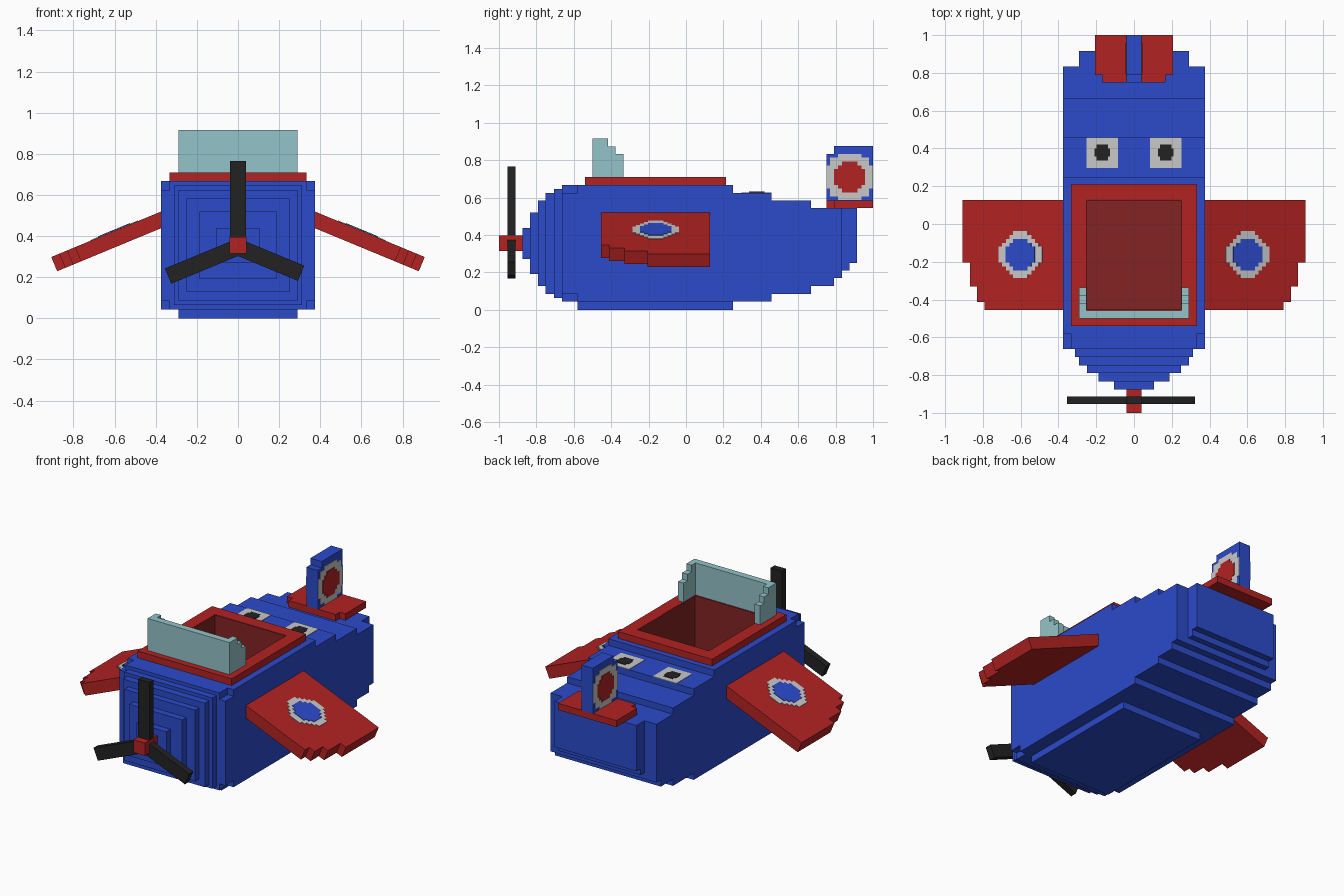
import bpy, bmesh, math
from mathutils import Matrix, Vector

old = bpy.data.objects.get("Cube")
if old:
    bpy.data.objects.remove(old, do_unlink=True)


def material(name, rgb):
    m = bpy.data.materials.new(name)
    m.use_nodes = True
    m.diffuse_color = (*rgb, 1)
    bsdf = next(n for n in m.node_tree.nodes if n.type == 'BSDF_PRINCIPLED')
    bsdf.inputs["Base Color"].default_value = (*rgb, 1)
    bsdf.inputs["Roughness"].default_value = 0.8
    return m


BLUE = material("blue", (0.025, 0.07, 0.60))
RED = material("red", (0.45, 0.016, 0.016))
DARK_RED = material("dark red", (0.23, 0.017, 0.017))
WHITE = material("off white", (0.58, 0.58, 0.58))
BLACK = material("black", (0.016, 0.016, 0.016))
GLASS = material("pale teal", (0.296, 0.552, 0.578))


def blocks(name, boxes, mat, matrix=Matrix()):
    """One object made of boxes given as (x0, x1, y0, y1, z0, z1)."""
    bm = bmesh.new()
    for x0, x1, y0, y1, z0, z1 in boxes:
        lo, hi = Vector((x0, y0, z0)), Vector((x1, y1, z1))
        place = Matrix.Translation((lo + hi) / 2) @ Matrix.Diagonal((*(hi - lo), 1))
        bmesh.ops.create_cube(bm, size=1, matrix=matrix @ place)
    bmesh.ops.recalc_face_normals(bm, faces=bm.faces[:])
    me = bpy.data.meshes.new(name)
    bm.to_mesh(me)
    bm.free()
    me.materials.append(mat)
    ob = bpy.data.objects.new(name, me)
    bpy.context.scene.collection.objects.link(ob)
    return ob


P = 1 / 48  # small step used by the painted badges


def badge(name, widths, mat, matrix, thick):
    """Stepped round plate in local XY; widths are half widths per row, from the middle out."""
    rows = []
    for i, w in enumerate(widths):
        if i == 0:
            rows.append((-w * P, w * P, -P, P, 0, thick))
        else:
            for a, b in ((i, i + 1), (-i - 1, -i)):
                rows.append((-w * P, w * P, a * P, b * P, 0, thick))
    return blocks(name, rows, mat, matrix)


# Fuselage: stepped slices (half width, y0, y1, z0, z1), nose to tail
slices = [
    (0.105, -0.875, -0.833, 0.272, 0.438),
    (0.187, -0.833, -0.79, 0.19, 0.52),
    (0.25, -0.79, -0.75, 0.127, 0.583),
    (0.29, -0.75, -0.705, 0.085, 0.623),
    (0.312, -0.705, -0.663, 0.064, 0.645),
    (0.333, -0.663, -0.58, 0.043, 0.667),
    (0.375, -0.58, -0.455, 0.043, 0.667),
    (0.375, 0.13, 0.25, 0.043, 0.667),
    (0.375, 0.25, 0.457, 0.043, 0.625),
    (0.375, 0.457, 0.667, 0.085, 0.583),
    (0.375, 0.667, 0.79, 0.127, 0.543),
    (0.375, 0.79, 0.835, 0.17, 0.543),
    (0.29, 0.835, 0.873, 0.21, 0.543),
    (0.29, 0.873, 0.915, 0.25, 0.543),
]
body = [(-w, w, y0, y1, z0, z1) for w, y0, y1, z0, z1 in slices]
body.append((-0.29, 0.29, -0.58, 0.25, 0, 0.043))         # belly plate
body.append((-0.375, 0.375, -0.455, 0.13, 0.043, 0.2))    # below the cockpit
for a, b in ((0.255, 0.375), (-0.375, -0.255)):           # cockpit side walls
    body.append((a, b, -0.455, 0.13, 0.2, 0.667))
for a, b in ((0.333, 0.375), (-0.375, -0.333)):           # cheeks with notched corners
    body.append((a, b, -0.663, -0.58, 0.085, 0.625))
blocks("fuselage", body, BLUE)

# Cockpit rim and lining
blocks("cockpit_rim", [
    (-0.333, 0.333, -0.54, -0.455, 0.667, 0.71),
    (-0.333, 0.333, 0.13, 0.213, 0.667, 0.71),
    (-0.333, -0.255, -0.455, 0.13, 0.667, 0.71),
    (0.255, 0.333, -0.455, 0.13, 0.667, 0.71)], RED)
blocks("cockpit_lining", [
    (-0.255, 0.255, -0.455, 0.13, 0.2, 0.208),
    (-0.255, 0.255, -0.455, -0.45, 0.208, 0.709),
    (-0.255, 0.255, 0.125, 0.13, 0.208, 0.709),
    (-0.255, -0.25, -0.45, 0.125, 0.208, 0.709),
    (0.25, 0.255, -0.45, 0.125, 0.208, 0.709)], DARK_RED)

# Windshield: front pane and stepped side panes
panes = [(-0.29, 0.29, -0.5, -0.457, 0.71, 0.915)]
for a, b in ((0.252, 0.29), (-0.29, -0.252)):
    panes += [(a, b, -0.457, -0.418, 0.71, 0.915),
              (a, b, -0.418, -0.376, 0.71, 0.873),
              (a, b, -0.376, -0.335, 0.71, 0.832)]
blocks("windshield", panes, GLASS)

# Drooping wings with stepped tips and round badges
droop = Matrix.Translation((0.908, 0, 0.298)) @ Matrix.Rotation(math.radians(22.5), 4, 'Y')
for side, s in (("left", 1), ("right", -1)):
    m = Matrix.Diagonal((s, 1, 1, 1)) @ droop
    T = 0.075
    blocks(side + "_wing", [
        (-0.64, 0, -0.205, 0.127, -T, 0),
        (-0.64, -0.042, -0.33, -0.205, -T, 0),
        (-0.64, -0.083, -0.412, -0.33, -T, 0),
        (-0.64, -0.125, -0.455, -0.412, -T, 0)], RED, m)
    spot = m @ Matrix.Translation((-0.333, -0.162, 0))
    badge(side + "_wing_badge_ring", (6, 6, 5, 4, 3, 2), WHITE, spot, 0.003)
    badge(side + "_wing_badge_centre", (4, 4, 3, 2), BLUE, spot, 0.006)

# Tailplane and fin
blocks("tailplane", [(-0.207, 0.207, 0.79, 1.0, 0.543, 0.585),
                     (-0.167, 0.167, 0.75, 0.79, 0.543, 0.585)], RED)
blocks("fin", [(-0.04, 0.04, 0.79, 1.0, 0.585, 0.875),
               (-0.04, 0.04, 0.75, 0.79, 0.585, 0.833)], BLUE)
for side, s in (("left", 1), ("right", -1)):
    spot = Matrix.Translation((s * 0.04, 0.875, 0.71)) @ Matrix.Rotation(s * math.pi / 2, 4, 'Y')
    badge(side + "_fin_badge_ring", (5.9, 5.9, 5.9, 5, 5, 3), WHITE, spot, 0.003)
    badge(side + "_fin_badge_centre", (4, 4, 3, 2), RED, spot, 0.006)

# Eyes behind the cockpit
for side, s in (("left", 1), ("right", -1)):
    spot = Matrix.Translation((s * 0.168, 0.379, 0.625))
    blocks(side + "_eye", [(-0.084, 0.084, -0.082, 0.078, 0, 0.003)], WHITE, spot)
    badge(side + "_pupil", (2, 1.5), BLACK, spot, 0.006)

# Propeller: hub and three blades
blocks("propeller_hub", [(-0.041, 0.041, -1.0, -0.875, 0.315, 0.396)], RED)
for name, angle, length in (("top", 0, 0.42), ("left", 112.5, 0.332), ("right", -112.5, 0.368)):
    m = Matrix.Translation((0, 0, 0.346)) @ Matrix.Rotation(math.radians(angle), 4, 'Y')
    blocks(name + "_propeller_blade", [(-0.04, 0.04, -0.954, -0.912, 0, length)], BLACK, m)
